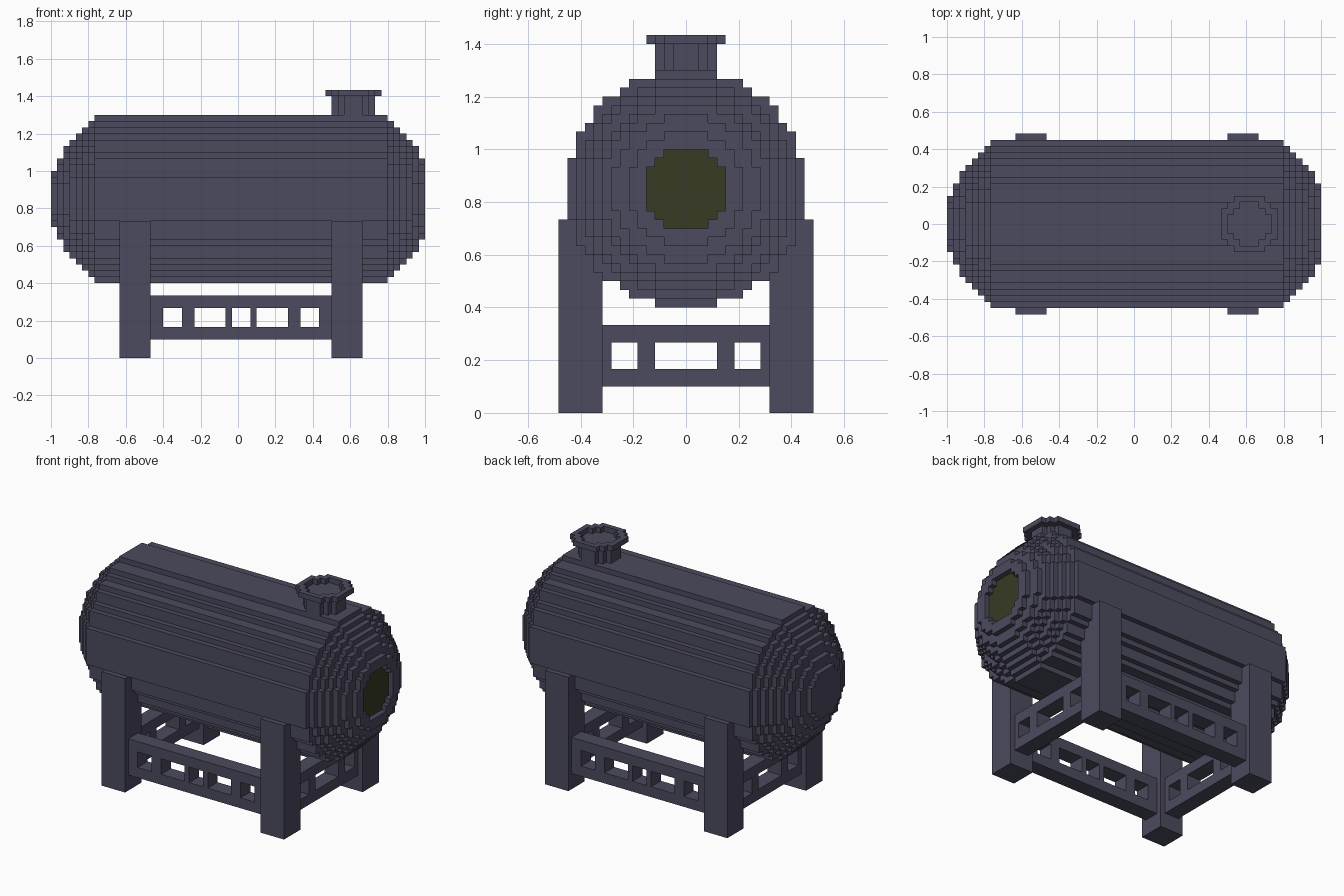
import bpy, bmesh
from mathutils import Vector

if "Cube" in bpy.data.objects:
    bpy.data.objects.remove(bpy.data.objects["Cube"])

U = 1 / 30          # size of one block
CZ = 25             # block row of the tank axis


def material(name, rgb):
    m = bpy.data.materials.new(name)
    m.diffuse_color = (*rgb, 1)
    m.use_nodes = True
    m.node_tree.nodes["Principled BSDF"].inputs["Base Color"].default_value = m.diffuse_color
    return m


METAL = material("dark grey metal", (0.072, 0.069, 0.112))
GREEN = material("dark olive glass", (0.038, 0.043, 0.017))


def disc(r):
    """Block offsets of a stepped circle."""
    n = int(r) + 1
    return {(a, b) for a in range(-n, n + 1) for b in range(-n, n + 1)
            if a * a + b * b <= r * r}


def finish(name, bm, mats):
    me = bpy.data.meshes.new(name)
    bm.to_mesh(me)
    bm.free()
    for m in mats:
        me.materials.append(m)
    ob = bpy.data.objects.new(name, me)
    bpy.context.collection.objects.link(ob)
    return ob


def block_mesh(name, cells, mats, rule=None):
    """Outer skin of a set of blocks; y blocks are centred on y = 0."""
    bm = bmesh.new()
    verts = {}

    def vert(p):
        key = tuple(round(c * 2) for c in p)
        if key not in verts:
            verts[key] = bm.verts.new(p * U)
        return verts[key]

    for c in cells:
        centre = Vector((c[0] + 0.5, c[1], c[2] + 0.5))
        for axis in range(3):
            for s in (-1, 1):
                nb = list(c)
                nb[axis] += s
                if tuple(nb) in cells:
                    continue
                n, t, b = Vector(), Vector(), Vector()
                n[axis] = s / 2
                t[(axis + 1) % 3] = 0.5
                b[(axis + 2) % 3] = s / 2
                f = bm.faces.new([vert(centre + n + d) for d in
                                  (-t - b, t - b, t + b, -t + b)])
                if rule and rule(c, axis, s):
                    f.material_index = 1
    return finish(name, bm, mats)


def box(bm, x0, x1, y0, y1, z0, z1):
    r = bmesh.ops.create_cube(bm, size=1)
    for v in r["verts"]:
        v.co = Vector(((x1 if v.co.x > 0 else x0),
                       (y1 if v.co.y > 0 else y0),
                       (z1 if v.co.z > 0 else z0))) * U


# Tank: stack of stepped discs with domed ends
left = [4.5, 6.5, 8.5, 9.5, 10.5, 11.5, 12.5]
right = [12.5, 11.5, 10.5, 9.5, 8.5, 6.5]
radii = left + [13.5] * 47 + right
tank = {(x - 30, y, CZ + z) for x, r in enumerate(radii) for y, z in disc(r)}

# Round window recessed into the right end
window = disc(4.5)
tank -= {(29, y, CZ + z) for y, z in window}
block_mesh("tank", tank, [METAL, GREEN],
           lambda c, axis, s: axis == 0 and s == 1 and c[0] == 28
           and (c[1], c[2] - CZ) in window)

# Filler neck with a raised rim
neck = {(18 + x, y, z) for x, y in disc(3.5) for z in range(39, 42)}
rim = {(18 + x, y, 42) for x, y in disc(4.5) - disc(3.5)}
neck |= {(18 + x, y, 41) for x, y in disc(3.5)}
block_mesh("filler_neck", neck, [METAL])
block_mesh("filler_rim", rim, [METAL])

# Legs
for xn, x0 in (("left", -19), ("right", 15)):
    for yn, y0 in (("front", -14.5), ("back", 9.5)):
        bm = bmesh.new()
        box(bm, x0, x0 + 5, y0, y0 + 5, 0, 22)
        finish(f"{yn}_{xn}_leg", bm, [METAL])


# Ladder-like braces between the legs
def brace(name, along_x, a0, a1, b0, b1, posts):
    bm = bmesh.new()
    parts = [(a0, a1, 3, 5), (a0, a1, 8, 10)] + [(p, q, 5, 8) for p, q in posts]
    for p, q, z0, z1 in parts:
        if along_x:
            box(bm, p, q, b0, b1, z0, z1)
        else:
            box(bm, b0, b1, p, q, z0, z1)
    finish(name, bm, [METAL])


long_posts = [(-14, -12), (-9, -7), (-2, -1), (2, 3), (8, 10), (13, 15)]
short_posts = [(-9.5, -8.5), (-5.5, -3.5), (3.5, 5.5), (8.5, 9.5)]
brace("front_brace", True, -14, 15, -13.5, -10.5, long_posts)
brace("back_brace", True, -14, 15, 10.5, 13.5, long_posts)
brace("left_brace", False, -9.5, 9.5, -18, -15, short_posts)
brace("right_brace", False, -9.5, 9.5, 16, 19, short_posts)
